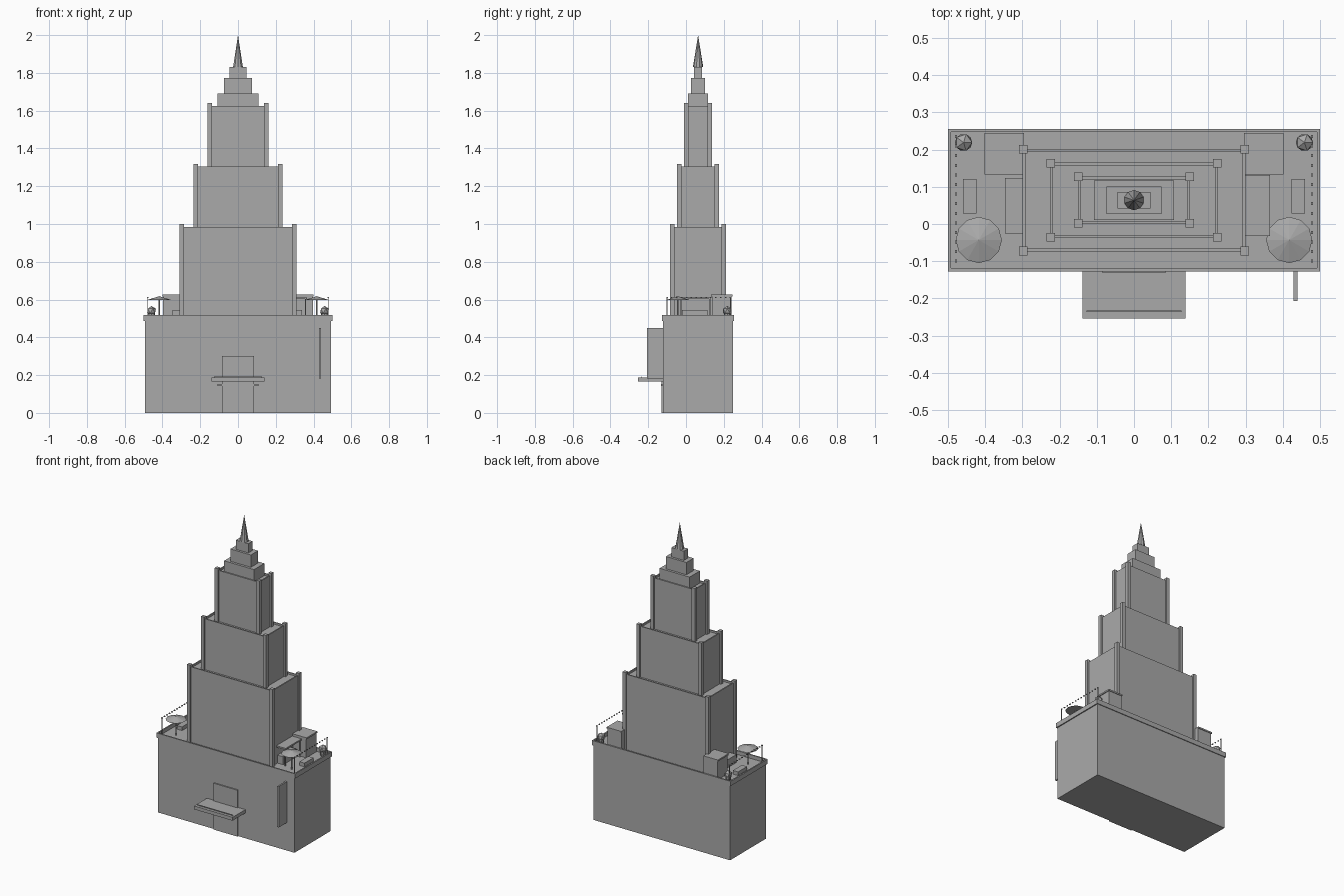
import bpy, bmesh, math
from mathutils import Vector

if "Cube" in bpy.data.objects:
    bpy.data.objects.remove(bpy.data.objects["Cube"])

CY = 0.064  # tower axis in y

stone = bpy.data.materials.new("grey_stone")
stone.diffuse_color = (0.4, 0.4, 0.4, 1)
stone.use_nodes = True
stone.node_tree.nodes["Principled BSDF"].inputs["Base Color"].default_value = stone.diffuse_color


def finish(bm, name):
    me = bpy.data.meshes.new(name)
    bm.to_mesh(me)
    bm.free()
    me.materials.append(stone)
    ob = bpy.data.objects.new(name, me)
    bpy.context.collection.objects.link(ob)
    return ob


def add_box(bm, x0, x1, y0, y1, z0, z1):
    vs = bmesh.ops.create_cube(bm, size=1)["verts"]
    bmesh.ops.scale(bm, vec=(abs(x1 - x0), abs(y1 - y0), abs(z1 - z0)), verts=vs)
    bmesh.ops.translate(bm, vec=((x0 + x1) / 2, (y0 + y1) / 2, (z0 + z1) / 2), verts=vs)


def boxes(name, *dims):
    bm = bmesh.new()
    for d in dims:
        add_box(bm, *d)
    return finish(bm, name)


def cone(name, x, y, z0, z1, r0, r1, sides):
    bm = bmesh.new()
    vs = bmesh.ops.create_cone(bm, cap_ends=True, segments=sides, radius1=r0,
                               radius2=r1, depth=z1 - z0)["verts"]
    bmesh.ops.translate(bm, vec=(x, y, (z0 + z1) / 2), verts=vs)
    return finish(bm, name)


def walled_block(name, hx, hy, z0, floor, top, t):
    """Solid block whose roof is recessed behind a thin parapet."""
    bm = bmesh.new()
    add_box(bm, -hx, hx, CY - hy, CY + hy, z0, top)
    bm.faces.ensure_lookup_table()
    roof = max(bm.faces, key=lambda f: f.calc_center_median().z)
    bmesh.ops.inset_region(bm, faces=[roof], thickness=t)
    inner = bmesh.ops.extrude_face_region(bm, geom=[roof])
    vs = [g for g in inner["geom"] if isinstance(g, bmesh.types.BMVert)]
    bmesh.ops.translate(bm, vec=(0, 0, floor - top), verts=vs)
    if roof.is_valid:
        bmesh.ops.delete(bm, geom=[roof], context='FACES')
    bmesh.ops.recalc_face_normals(bm, faces=bm.faces)
    return finish(bm, name)


# Podium and its parapet
boxes("podium", (-0.493, 0.493, CY - 0.186, CY + 0.186, 0, 0.488))
walled_block("podium_parapet", 0.5, 0.191, 0.487, 0.494, 0.518, 0.012)

# Three tower tiers with square corner posts
tiers = [("lower", 0.309, 0.148, 0.49, 0.985, 1.0),
         ("middle", 0.235, 0.111, 0.97, 1.304, 1.318),
         ("upper", 0.161, 0.074, 1.29, 1.625, 1.64)]
P = 0.023
for name, hx, hy, z0, wall, post in tiers:
    walled_block(name + "_tier", hx - 0.01, hy - 0.01, z0, wall - 0.012, wall, 0.011)
    corners = [(sx * (hx - P), sx * hx, CY + sy * (hy - P), CY + sy * hy, z0, post)
               for sx in (-1, 1) for sy in (-1, 1)]
    boxes(name + "_corner_posts", *corners)

# Stepped crown and spire
for i, (hx, hy, z0, z1) in enumerate([(0.108, 0.053, 1.6, 1.692),
                                      (0.074, 0.037, 1.692, 1.772),
                                      (0.045, 0.022, 1.772, 1.832)]):
    boxes("crown_step_%d" % (i + 1), (-hx, hx, CY - hy, CY + hy, z0, z1))
cone("spire", 0, CY, 1.832, 2.0, 0.027, 0, 10)

# Entrance panel, lintel, canopy and projecting sign on the front
F = CY - 0.186
boxes("entrance_panel", (-0.086, 0.086, F - 0.008, F + 0.01, 0, 0.302))
boxes("entrance_lintel", (-0.108, 0.108, F - 0.01, F + 0.01, 0.143, 0.154))
boxes("canopy", (-0.139, 0.139, -0.254, F + 0.01, 0.165, 0.187))
boxes("canopy_strip", (-0.128, 0.128, -0.236, -0.233, 0.187, 0.192))
boxes("blade_sign", (0.428, 0.439, -0.207, F + 0.01, 0.183, 0.45))

# Roof terraces
R = 0.492
for side, s in (("left", -1), ("right", 1)):
    boxes(side + "_roof_hut", (s * 0.296, s * 0.396, 0.137, 0.241, R, 0.617))
    boxes(side + "_hut_roof", (s * 0.296, s * 0.401, 0.133, 0.245, 0.617, 0.627))
    boxes(side + "_planter", (s * 0.423, s * 0.46, 0.028, 0.121, R, 0.518))
    # Parasol
    ux, uy = s * 0.417, -0.043
    cone(side + "_parasol_pole", ux, uy, R, 0.605, 0.004, 0.004, 8)
    cone(side + "_parasol_top", ux, uy, 0.598, 0.618, 0.062, 0, 12)
    # Potted bush
    cone(side + "_pot", s * 0.458, 0.219, R, 0.525, 0.014, 0.018, 8)
    bm = bmesh.new()
    vs = bmesh.ops.create_icosphere(bm, subdivisions=1, radius=0.026)["verts"]
    bmesh.ops.translate(bm, vec=(s * 0.458, 0.219, 0.54), verts=vs)
    finish(bm, side + "_bush")
    # String of lamps between two thin poles
    lx, y0, y1 = s * 0.478, -0.1, 0.235
    boxes(side + "_light_poles", *[(lx - 0.002, lx + 0.002, y - 0.002, y + 0.002, R, 0.614)
                                   for y in (y0, y1)])
    n = 14
    lamps = [y0 + (y1 - y0) * i / (n - 1) for i in range(n)]
    boxes(side + "_string_lamps", *[(lx - 0.003, lx + 0.003, y - 0.004, y + 0.004, 0.608, 0.614)
                                    for y in lamps])

# Bench on the left terrace
boxes("terrace_bench", (-0.347, -0.297, -0.026, 0.123, R, 0.546))

# Flat shelter on the right terrace
boxes("shelter_roof", (0.297, 0.366, -0.032, 0.132, 0.602, 0.612))
boxes("shelter_posts", *[(0.355, 0.361, y - 0.003, y + 0.003, R, 0.602) for y in (-0.026, 0.126)])
boxes("shelter_counter", (0.297, 0.34, -0.02, 0.115, R, 0.546))
